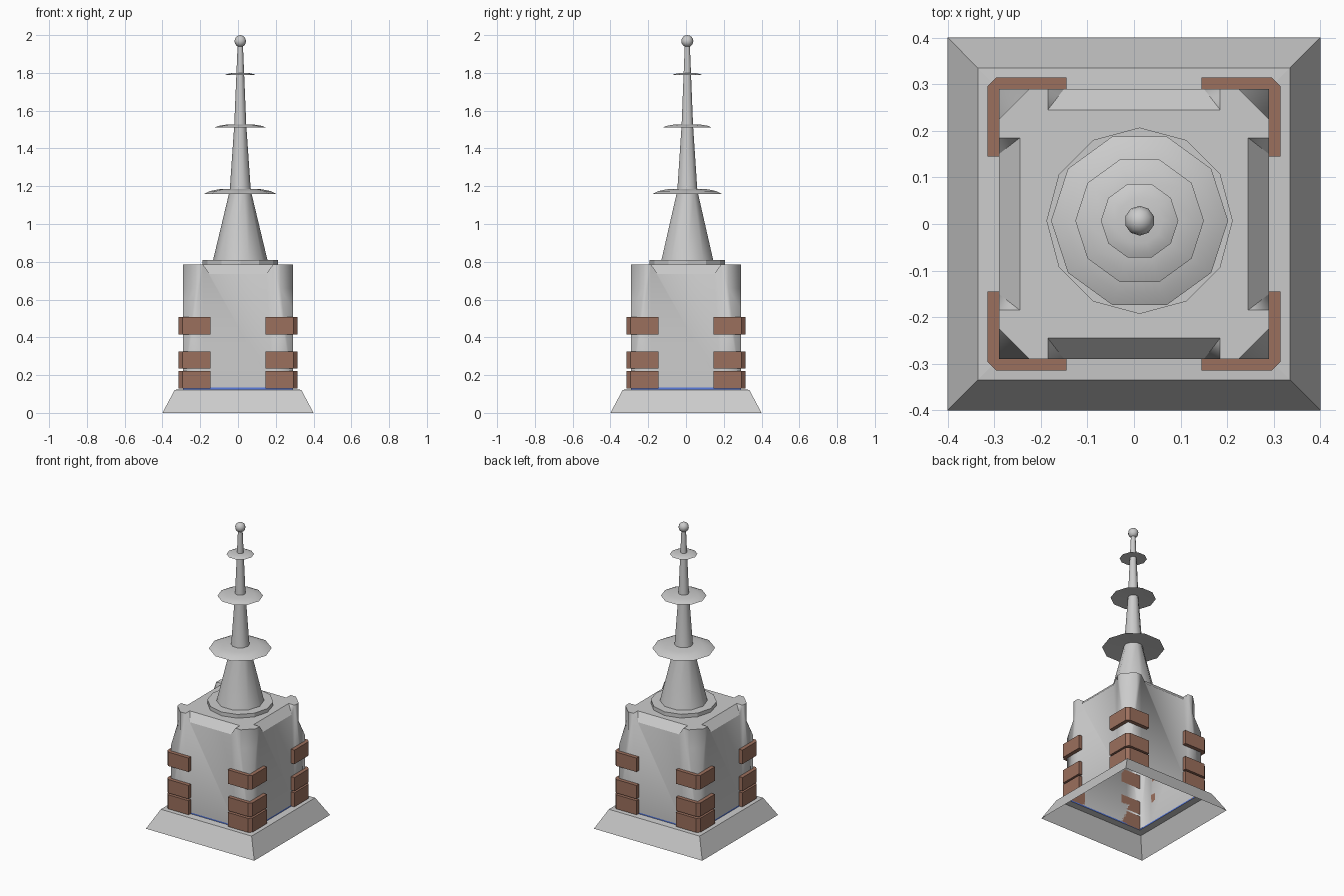
import bpy, bmesh
from math import cos, sin, pi, sqrt, radians
from mathutils import Matrix, Vector

cube = bpy.data.objects.get("Cube")
if cube:
    bpy.data.objects.remove(cube)


def material(name, rgb):
    m = bpy.data.materials.new(name)
    m.use_nodes = True
    m.diffuse_color = (*rgb, 1)
    m.node_tree.nodes["Principled BSDF"].inputs["Base Color"].default_value = (*rgb, 1)
    return m


stone = material("grey_stone", (0.6, 0.6, 0.6))
brick = material("brown_brick", (0.33, 0.16, 0.11))
blue = material("blue_trim", (0.1, 0.2, 0.75))

AXIS = Vector((0.012, 0.007, 0))  # the spire stands slightly off centre


def finish(bm, name, mat, smooth_angle=None):
    bmesh.ops.remove_doubles(bm, verts=bm.verts, dist=0.0001)
    bmesh.ops.recalc_face_normals(bm, faces=bm.faces)
    mesh = bpy.data.meshes.new(name)
    bm.to_mesh(mesh)
    bm.free()
    mesh.materials.append(mat)
    ob = bpy.data.objects.new(name, mesh)
    bpy.context.collection.objects.link(ob)
    if smooth_angle:
        bpy.ops.object.select_all(action='DESELECT')
        ob.select_set(True)
        bpy.context.view_layer.objects.active = ob
        bpy.ops.object.shade_smooth_by_angle(angle=radians(smooth_angle))
    return ob


def lathe(name, profile, sides, mat, turn=0, centre=Vector(), caps=True, smooth=None):
    """Stack polygon rings given as (radius, height)."""
    bm = bmesh.new()
    rings = []
    for r, z in profile:
        angles = [turn + 2 * pi * i / sides for i in range(sides)]
        rings.append([bm.verts.new(centre + Vector((r * cos(a), r * sin(a), z))) for a in angles])
    for low, high in zip(rings, rings[1:]):
        for i in range(sides):
            j = (i + 1) % sides
            bm.faces.new((low[i], low[j], high[j], high[i]))
    if caps:
        bm.faces.new(rings[0])
        bm.faces.new(rings[-1])
    return finish(bm, name, mat, smooth)


# Sloping plinth, open underneath, and the thin trim at the tower foot
D = sqrt(2)
W, FOOT, TOP = 0.29, 0.134, 0.785
lathe("plinth", [(0.4 * D, 0), (0.335 * D, 0.122), (W * D, 0.125)], 4, stone, pi / 4, caps=False)
lathe("foot_trim", [(W * D, 0.125), (W * D, FOOT)], 4, blue, pi / 4, caps=False)

# Hollow tower: one side with a bevelled notch and a cut corner, repeated four times
C, N, M, S = 0.225, 0.185, 0.15, 0.245
CUT, LOW, NOTCH = 0.66, 0.55, 0.735
bm = bmesh.new()
roof = []
for k in range(4):
    turn = Matrix.Rotation(k * pi / 2, 3, 'Z')

    def face(*points):
        return bm.faces.new([bm.verts.new(turn @ Vector(p)) for p in points])

    face((-N, -W, FOOT), (N, -W, FOOT), (N, -W, TOP), (M, -W, NOTCH), (-M, -W, NOTCH), (-N, -W, TOP))
    face((-M, -W, NOTCH), (M, -W, NOTCH), (N, -S, TOP), (-N, -S, TOP))
    for s in (-1, 1):
        face((s * N, -W, FOOT), (s * W, -W, FOOT), (s * W, -W, LOW),
             (s * C, -W, CUT), (s * C, -W, TOP), (s * N, -W, TOP))
        face((s * N, -W, TOP), (s * N, -S, TOP), (s * M, -W, NOTCH))
    face((C, -W, CUT), (W, -C, CUT), (W, -C, TOP), (C, -W, TOP))
    face((C, -W, CUT), (W, -W, LOW), (W, -C, CUT))
    roof += [turn @ Vector((x, y, TOP)) for x, y in
             ((-C, -W), (-N, -W), (-N, -S), (N, -S), (N, -W), (C, -W))]
bm.faces.new([bm.verts.new(p) for p in roof])
bmesh.ops.remove_doubles(bm, verts=bm.verts, dist=0.0001)
bmesh.ops.recalc_face_normals(bm, faces=bm.faces)
# Walls blend softly around the corners; roof and notch edges stay crisp
for f in bm.faces:
    f.smooth = abs(f.normal.z) < 0.6
for e in bm.edges:
    e.smooth = all(f.smooth for f in e.link_faces)
finish(bm, "tower", stone)

# Corner bricks: L-shaped blocks with a chamfered outer corner, three rows
A, B, E = 0.145, 0.315, 0.02
outline = [(A, W), (W, W), (W, A), (B, A), (B, B - E), (B - E, B), (A, B)]
for row, (z0, z1) in enumerate([(0.128, 0.222), (0.234, 0.324), (0.414, 0.507)], 1):
    for k, corner in enumerate(("back_left", "back_right", "front_right", "front_left")):
        bm = bmesh.new()
        base = bm.faces.new([bm.verts.new((x, y, z0)) for x, y in outline])
        out = bmesh.ops.extrude_face_region(bm, geom=[base])["geom"]
        bmesh.ops.translate(bm, vec=(0, 0, z1 - z0),
                            verts=[v for v in out if isinstance(v, bmesh.types.BMVert)])
        bmesh.ops.rotate(bm, verts=bm.verts, matrix=Matrix.Rotation(k * pi / 2, 3, 'Z'))
        finish(bm, f"{corner}_brick_{row}", brick)

# Spire on its round footing
lathe("spire_footing", [(0.2, 0.78), (0.2, 0.81)], 12, stone, centre=AXIS)
lathe("spire", [(0.145, 0.805), (0.06, 1.16), (0.055, 1.19), (0.032, 1.52), (0.014, 1.95)],
      10, stone, centre=AXIS, smooth=40)

# Shallow domed discs on the spire
for name, r, z, h in (("lower", 0.19, 1.16, 0.028), ("middle", 0.138, 1.51, 0.018),
                      ("upper", 0.083, 1.788, 0.012)):
    lathe(f"{name}_disc", [(0.1 * r, z + 0.4 * h), (r, z), (0.85 * r, z + 0.5 * h),
                           (0.6 * r, z + 0.85 * h), (0.1 * r, z + h)],
          10, stone, centre=AXIS, smooth=40)

# Ball finial
bm = bmesh.new()
bmesh.ops.create_uvsphere(bm, u_segments=10, v_segments=8, radius=0.032,
                          matrix=Matrix.Translation(AXIS + Vector((0, 0, 1.968))))
finish(bm, "finial_ball", stone, 60)
